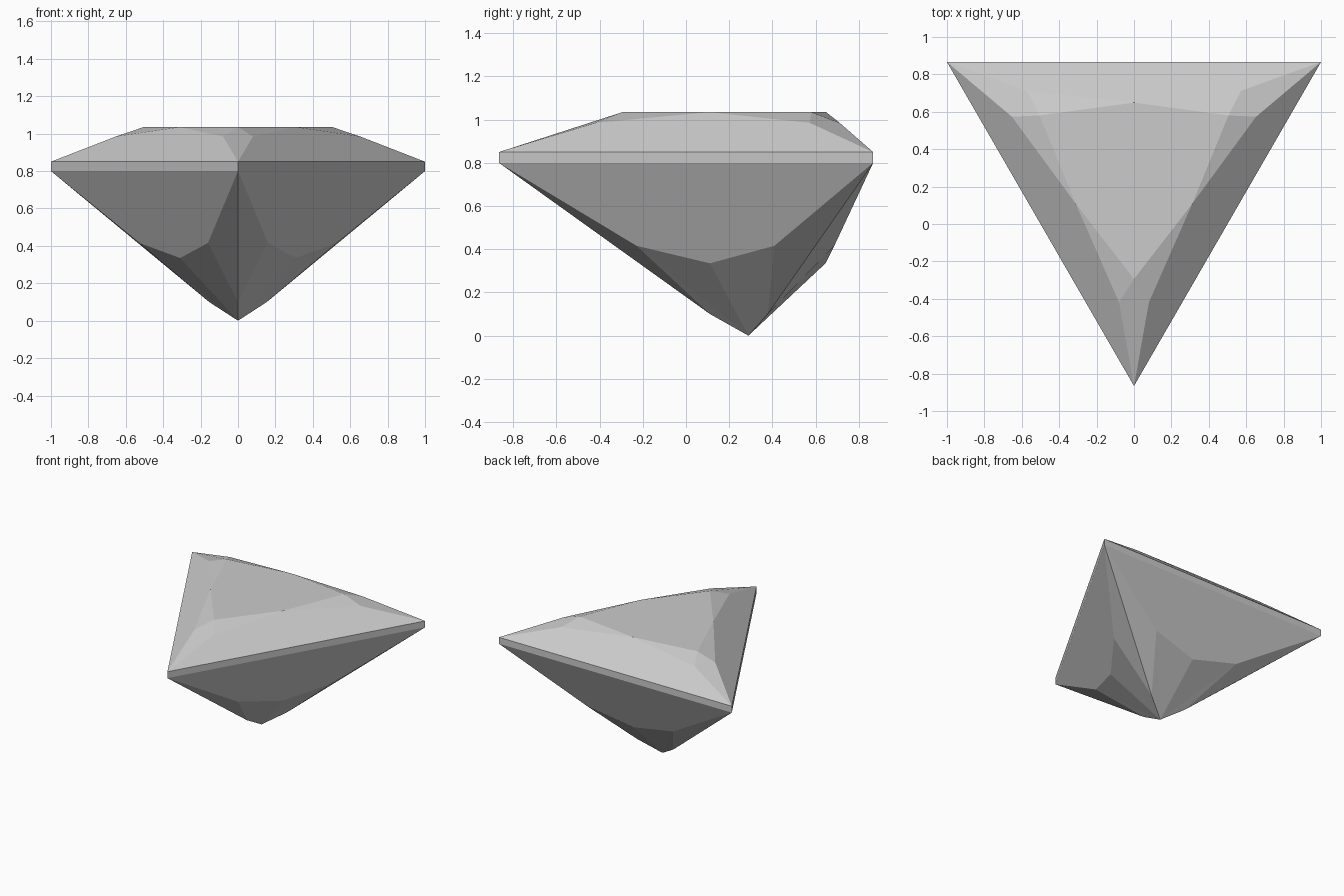
import bpy
import bmesh
from math import radians, sin, cos

cube = bpy.data.objects.get("Cube")
if cube:
    bpy.data.objects.remove(cube, do_unlink=True)

SIDES = 3
CENTRE_Y = 0.289
STEP = 360 / SIDES

# One flat grey for the whole stone
grey = bpy.data.materials.new("gem grey")
grey.use_nodes = True
colour = (0.6, 0.6, 0.6, 1)
grey.diffuse_color = colour
grey.node_tree.nodes["Principled BSDF"].inputs["Base Color"].default_value = colour

bm = bmesh.new()


def ring(radius, z, offset=0):
    """One vertex per side, turned by offset degrees from the front corner."""
    verts = []
    for k in range(SIDES):
        a = radians(-90 + STEP * k + offset)
        verts.append(bm.verts.new((radius * cos(a), CENTRE_Y + radius * sin(a), z)))
    return verts


# Crown: table corners, table edge middles, and the shoulders beside each corner
table = ring(0.583, 1.035)
table_mid = ring(0.36, 1.035, STEP / 2)
shoulder_l = ring(0.712, 0.985, 6.45)
shoulder_r = ring(0.712, 0.985, -6.45)

# Girdle: thin band round the widest part
girdle_top = ring(1.155, 0.85)
girdle_low = ring(1.155, 0.80)

# Pavilion: facet points, ridge points and the bottom tip
hip_l = ring(0.542, 0.416, 17.2)
hip_r = ring(0.542, 0.416, -17.2)
hip_mid = ring(0.357, 0.335, STEP / 2)
ridge = ring(0.178, 0.10)
tip = bm.verts.new((0, CENTRE_Y, 0))

# Table facet
bm.faces.new([v for pair in zip(table, table_mid) for v in pair])

for i in range(SIDES):
    j = (i + 1) % SIDES
    facets = [
        # Crown: corner kite, main facet, two slivers beside the table
        (girdle_top[i], shoulder_l[i], table[i], shoulder_r[i]),
        (girdle_top[i], girdle_top[j], shoulder_r[j], table_mid[i], shoulder_l[i]),
        (shoulder_l[i], table_mid[i], table[i]),
        (shoulder_r[j], table[j], table_mid[i]),
        # Girdle band
        (girdle_low[i], girdle_low[j], girdle_top[j], girdle_top[i]),
        # Pavilion: main facet, lower pair, then the facets along each ridge
        (girdle_low[j], girdle_low[i], hip_l[i], hip_mid[i], hip_r[j]),
        (hip_l[i], tip, hip_mid[i]),
        (hip_mid[i], tip, hip_r[j]),
        (girdle_low[i], ridge[i], hip_l[i]),
        (hip_l[i], ridge[i], tip),
        (girdle_low[i], hip_r[i], ridge[i]),
        (hip_r[i], tip, ridge[i]),
    ]
    for facet in facets:
        bm.faces.new(facet)

bmesh.ops.recalc_face_normals(bm, faces=bm.faces)

mesh = bpy.data.meshes.new("cut_gem")
bm.to_mesh(mesh)
bm.free()
mesh.materials.append(grey)
gem = bpy.data.objects.new("cut_gem", mesh)
bpy.context.collection.objects.link(gem)
